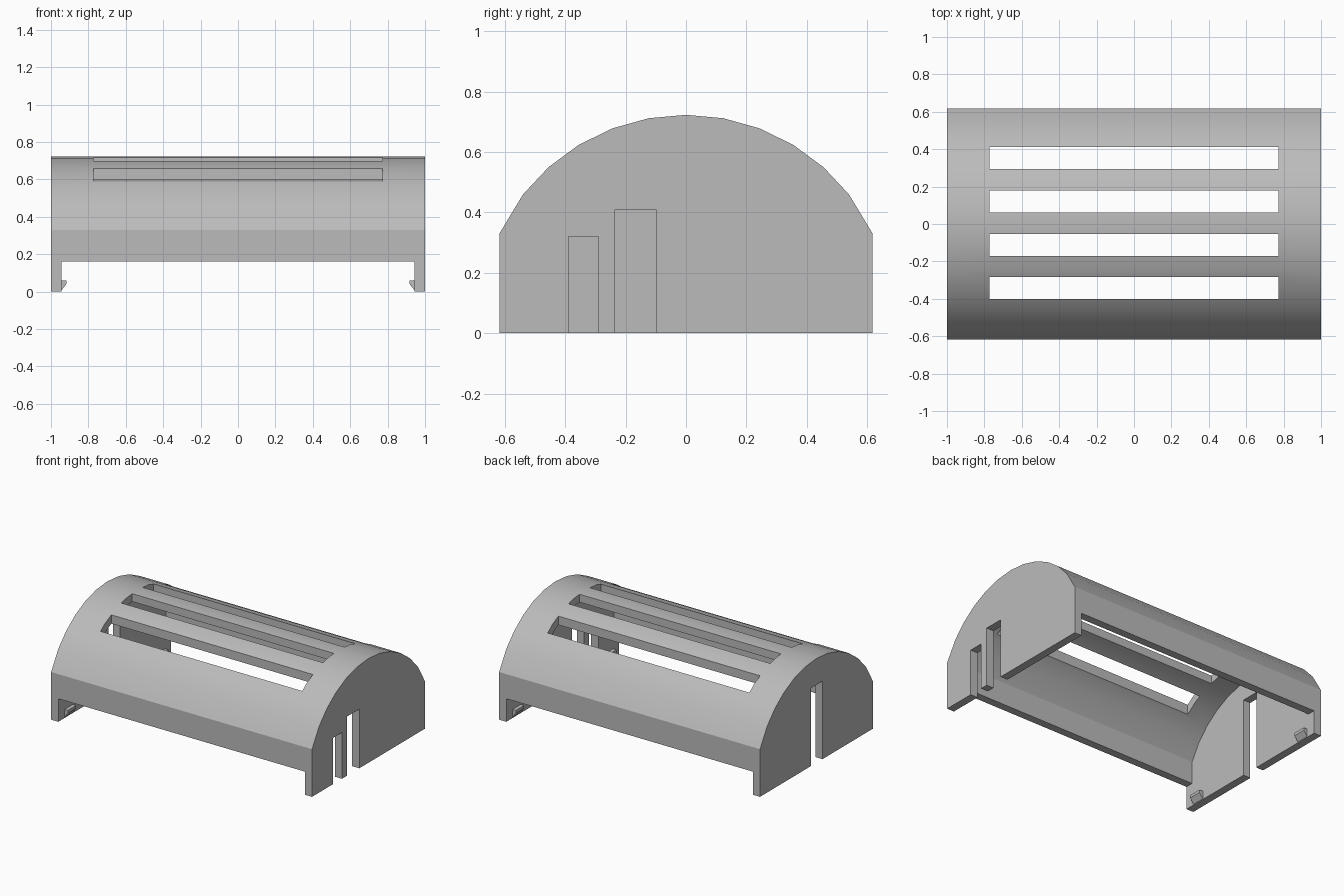
import bpy
import bmesh
from math import sin, cos, radians

cube = bpy.data.objects.get("Cube")
if cube:
    bpy.data.objects.remove(cube, do_unlink=True)

HALF, WALL, LENGTH = 0.618, 0.055, 1.0
INNER_X = LENGTH - WALL
SKIRT = 0.16          # height of the long walls' lower edge
RADIUS, CENTRE_Z = 0.685, 0.038

grey = bpy.data.materials.new("light grey plastic")
grey.use_nodes = True
colour = (0.5, 0.5, 0.5, 1)
grey.diffuse_color = colour
grey.node_tree.nodes["Principled BSDF"].inputs["Base Color"].default_value = colour


def prism(name, outline, axis, start, end):
    """Extrude a 2D outline along x (outline is y, z) or y (outline is x, z)."""
    bm = bmesh.new()
    place = (lambda a, b: (start, a, b)) if axis == "x" else (lambda a, b: (a, start, b))
    face = bm.faces.new([bm.verts.new(place(a, b)) for a, b in outline])
    moved = bmesh.ops.extrude_face_region(bm, geom=[face])["geom"]
    shift = (end - start, 0, 0) if axis == "x" else (0, end - start, 0)
    bmesh.ops.translate(bm, vec=shift, verts=[v for v in moved if isinstance(v, bmesh.types.BMVert)])
    bmesh.ops.recalc_face_normals(bm, faces=bm.faces)
    mesh = bpy.data.meshes.new(name)
    bm.to_mesh(mesh)
    bm.free()
    mesh.materials.append(grey)
    obj = bpy.data.objects.new(name, mesh)
    bpy.context.collection.objects.link(obj)
    return obj


def arch(radius, half, edge_z):
    """Points of the faceted vault from the front (-y) to the back."""
    curve = [(radius * sin(radians(k * 10.4)), CENTRE_Z + radius * cos(radians(k * 10.4)))
             for k in range(-5, 6)]
    return [(-half, edge_z)] + curve + [(half, edge_z)]


outer = arch(RADIUS, HALF, 0.33)
inner = arch(RADIUS - WALL, HALF - WALL, 0.315)

# Vaulted roof with its two long side walls
section = ([(-HALF, SKIRT)] + outer + [(HALF, SKIRT), (HALF - WALL, SKIRT)]
           + inner[::-1] + [(-HALF + WALL, SKIRT)])
roof = prism("vaulted_roof", section, "x", -INNER_X, INNER_X)

# Four long ventilation slots cut straight down
for y in (-0.342, -0.113, 0.121, 0.352):
    low, high = y - 0.059, y + 0.059
    cutter = prism("slot_cutter", [(low, 0.4), (high, 0.4), (high, 1), (low, 1)], "x", -0.773, 0.773)
    cutter.hide_render = True
    cut = roof.modifiers.new("vent slot", "BOOLEAN")
    cut.operation, cut.solver, cut.object = "DIFFERENCE", "EXACT", cutter
    bpy.context.view_layer.objects.active = roof
    bpy.ops.object.modifier_apply(modifier=cut.name)
    bpy.data.objects.remove(cutter, do_unlink=True)


# End walls, open at the bottom for cable slots (front y, back y, height)
def end_wall(name, side, cable_slots):
    base = []
    for low, high, top in cable_slots:
        base += [(low, 0), (low, top), (high, top), (high, 0)]
    outline = [(-HALF, 0)] + base + [(HALF, 0)] + outer[::-1]
    return prism(name, outline, "x", side * INNER_X, side * LENGTH)


parts = [roof,
         end_wall("left_end_wall", 1, [(-0.39, -0.29, 0.32), (-0.235, -0.10, 0.41)]),
         end_wall("right_end_wall", -1, [(-0.066, 0.058, 0.54)])]

# Snap clips inside the four corners
for side, side_name in ((1, "left"), (-1, "right")):
    hook = [(side * x, z) for x, z in
            ((INNER_X, 0.005), (0.918, 0.04), (0.918, 0.06), (INNER_X, 0.06))]
    for y, end_name in ((-0.505, "front"), (0.505, "back")):
        parts.append(prism(f"{end_name}_{side_name}_clip", hook, "y", y - 0.045, y + 0.045))

# Smooth vault, crisp edges
bpy.ops.object.select_all(action="DESELECT")
for part in parts:
    part.select_set(True)
bpy.context.view_layer.objects.active = roof
bpy.ops.object.shade_smooth_by_angle(angle=radians(30))
